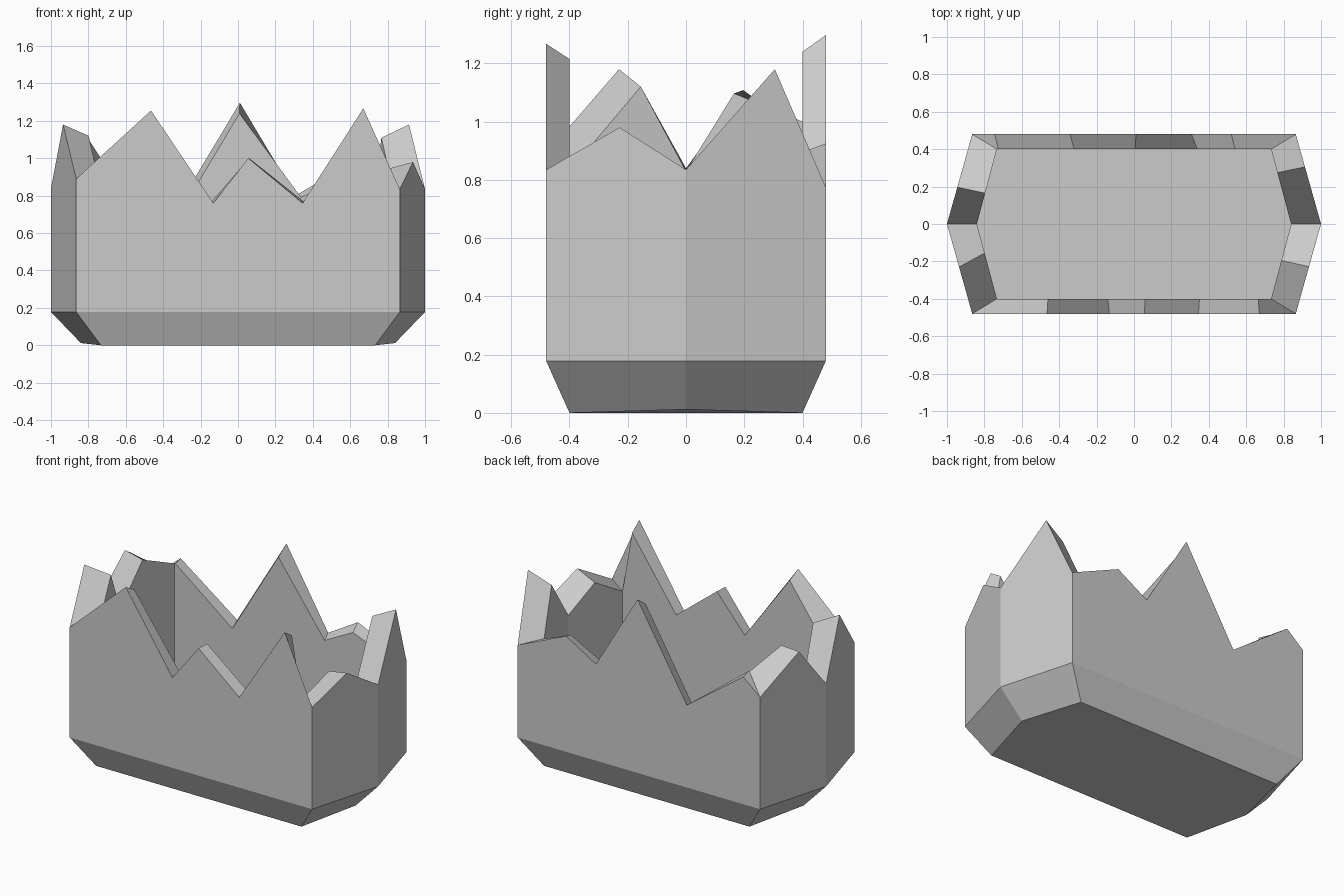
import bpy, bmesh

if "Cube" in bpy.data.objects:
    bpy.data.objects.remove(bpy.data.objects["Cube"])

# Hexagonal plan: outer wall corners and the matching inner / base corners
OUTER = [(-.865, -.48), (.865, -.48), (1, 0), (.865, .48), (-.865, .48), (-1, 0)]
INNER = [(-.733, -.4), (.733, -.4), (.84, 0), (.733, .4), (-.733, .4), (-.84, 0)]
RIDGE_Z = .178      # top of the sloped skirt
FLOOR_Z = .178      # floor inside the walls

# Broken rim heights at each corner: (outer z, inner z)
CORNER_Z = [(.89, .83), (.835, .82), (.835, .79), (.775, .82), (.9, 1.0), (.84, .83)]

# Peaks and notches along each wall: (outer position, z, inner position, z)
# Position is x on the front and back, y on the four end walls
JAGS = [
    [(-.465, 1.255, -.46, 1.21), (-.132, .76, -.14, .77), (.055, 1.0, .06, 1.0),
     (.345, .76, .35, .77), (.67, 1.267, .665, 1.215)],
    [(-.228, .98, -.195, .94)],
    [(.305, 1.18, .275, 1.11)],
    [(.52, .925, .54, .895), (.307, .80, .338, .79), (.01, 1.297, .008, 1.24),
     (-.342, .71, -.32, .69), (-.745, 1.0, -.725, 1.0)],
    [(.197, 1.108, .165, 1.097)],
    [(-.23, 1.18, -.155, 1.12)],
]


def on_wall(plan, i, pos):
    """Point on wall i of a plan, at the given x (long walls) or y (end walls)."""
    a, b = plan[i], plan[(i + 1) % 6]
    axis = 0 if i in (0, 3) else 1
    t = (pos - a[axis]) / (b[axis] - a[axis])
    return a[0] + t * (b[0] - a[0]), a[1] + t * (b[1] - a[1])


bm = bmesh.new()


def ring(plan, heights):
    return [bm.verts.new((x, y, z)) for (x, y), z in zip(plan, heights)]


base = ring(INNER, [0, 0, .012, 0, 0, .012])
ridge = ring(OUTER, [RIDGE_Z] * 6)
floor = ring(INNER, [FLOOR_Z] * 6)
rim_out = ring(OUTER, [c[0] for c in CORNER_Z])
rim_in = ring(INNER, [c[1] for c in CORNER_Z])

# Underside and inner floor
bm.faces.new(base[::-1])
bm.faces.new(floor)

for i in range(6):
    j = (i + 1) % 6
    # Sloped skirt
    bm.faces.new((base[i], base[j], ridge[j], ridge[i]))
    # Jagged outer and inner walls
    edge_out = [rim_out[i]] + [bm.verts.new((*on_wall(OUTER, i, p), z)) for p, z, _, _ in JAGS[i]] + [rim_out[j]]
    edge_in = [rim_in[i]] + [bm.verts.new((*on_wall(INNER, i, p), z)) for _, _, p, z in JAGS[i]] + [rim_in[j]]
    bm.faces.new([ridge[i], ridge[j]] + edge_out[::-1])
    bm.faces.new([floor[j], floor[i]] + edge_in)
    # Broken rim between them
    for k in range(len(edge_out) - 1):
        bm.faces.new((edge_out[k], edge_out[k + 1], edge_in[k + 1], edge_in[k]))

bmesh.ops.recalc_face_normals(bm, faces=bm.faces)
mesh = bpy.data.meshes.new("broken_shell")
bm.to_mesh(mesh)
bm.free()
bpy.context.collection.objects.link(bpy.data.objects.new("broken_shell", mesh))
